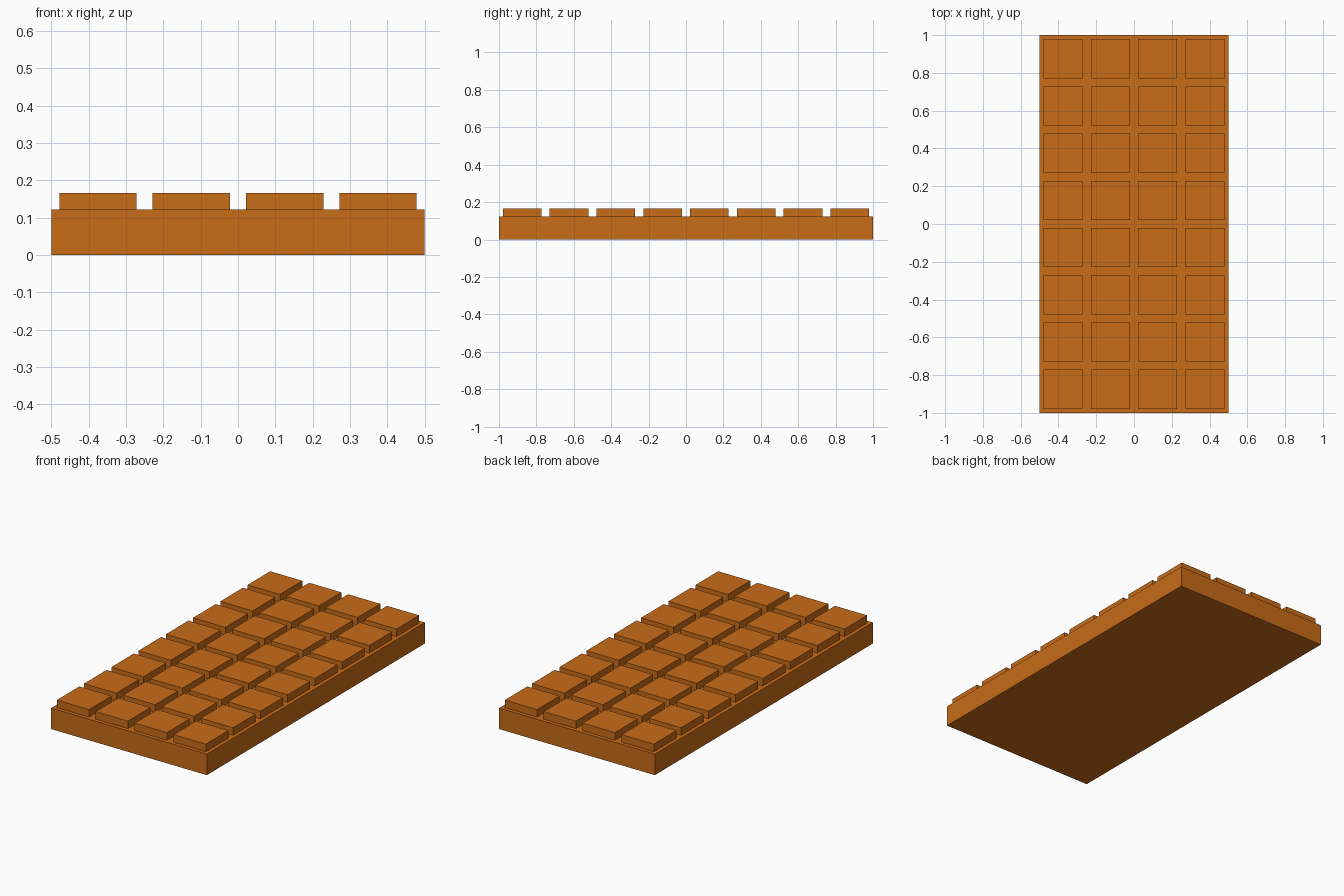
import bpy

if "Cube" in bpy.data.objects:
    bpy.data.objects.remove(bpy.data.objects["Cube"])

BASE_H, TOP = 0.122, 0.166      # slab height, overall height
COLS, ROWS, PITCH, TILE = 4, 8, 0.25, 0.207

mat = bpy.data.materials.new("caramel_brown")
mat.diffuse_color = (0.578, 0.15, 0.0095, 1)
mat.use_nodes = True
mat.node_tree.nodes["Principled BSDF"].inputs["Base Color"].default_value = mat.diffuse_color


def box(name, size, center):
    bpy.ops.mesh.primitive_cube_add(size=1, location=center)
    ob = bpy.context.object
    ob.name = name
    ob.scale = size
    bpy.ops.object.transform_apply(location=False, rotation=False, scale=True)
    ob.data.materials.append(mat)
    return ob


def repeat(ob, count, offset):
    mod = ob.modifiers.new("repeat", 'ARRAY')
    mod.count = count
    mod.use_relative_offset = False
    mod.use_constant_offset = True
    mod.constant_offset_displace = offset


# Solid slab under the pieces
box("bar_base", (COLS * PITCH, ROWS * PITCH, BASE_H), (0, 0, BASE_H / 2))

# Grid of raised square pieces
tiles = box("bar_squares", (TILE, TILE, TOP - BASE_H),
            (-(COLS - 1) * PITCH / 2, -(ROWS - 1) * PITCH / 2, (BASE_H + TOP) / 2))
repeat(tiles, COLS, (PITCH, 0, 0))
repeat(tiles, ROWS, (0, PITCH, 0))
